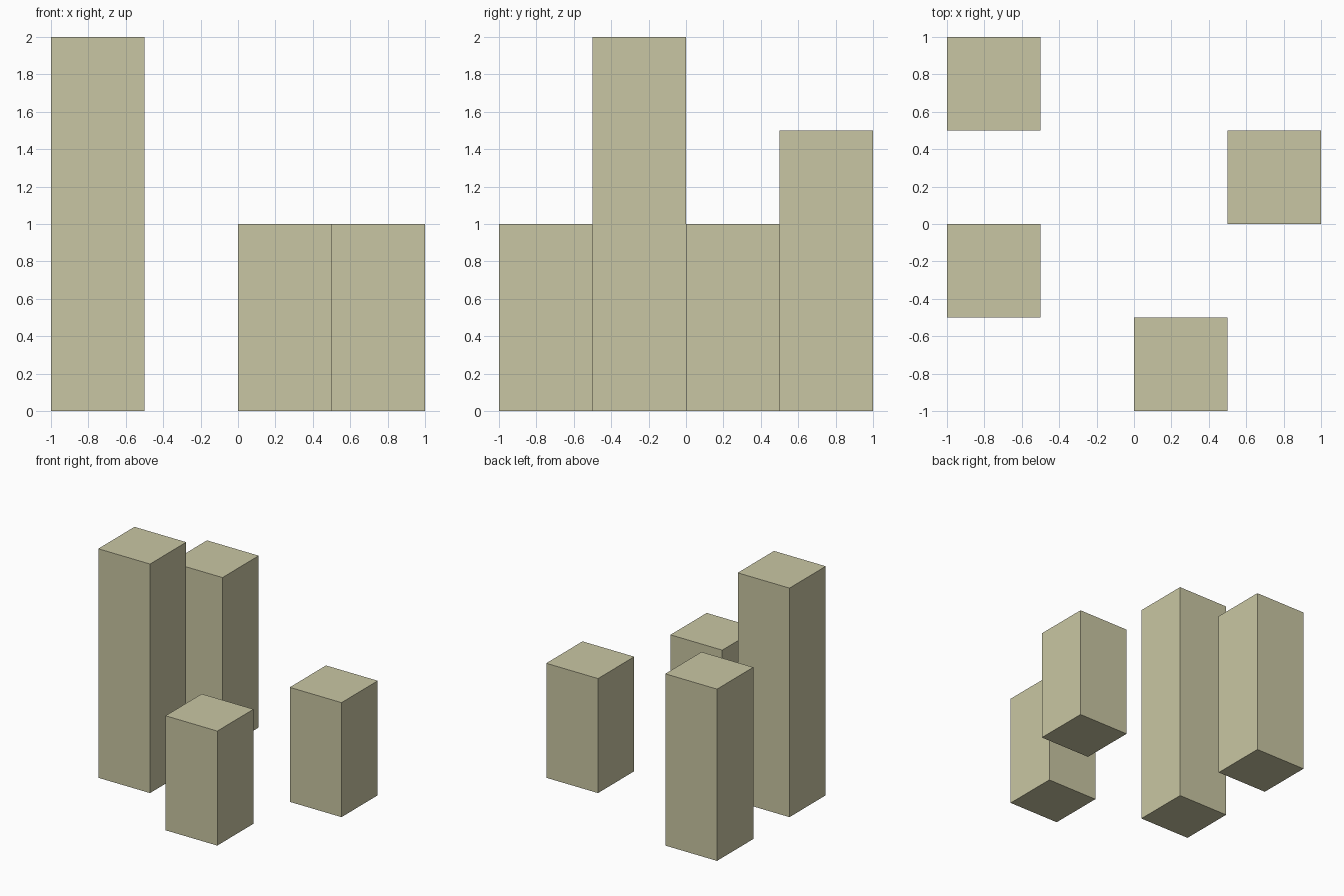
import bpy

if "Cube" in bpy.data.objects:
    bpy.data.objects.remove(bpy.data.objects["Cube"])

# One flat colour for all blocks
mat = bpy.data.materials.new("pale khaki")
mat.diffuse_color = (0.584, 0.565, 0.366, 1.0)
mat.use_nodes = True
mat.node_tree.nodes["Principled BSDF"].inputs["Base Color"].default_value = mat.diffuse_color

SIDE = 0.5  # square footprint of every block


def block(name, x, y, height):
    """Square block standing on the ground, centred on x, y."""
    bpy.ops.mesh.primitive_cube_add(size=1, location=(x, y, height / 2))
    ob = bpy.context.object
    ob.name = name
    ob.scale = (SIDE, SIDE, height)
    bpy.ops.object.transform_apply(location=False, rotation=False, scale=True)
    ob.data.materials.append(mat)


# Four separate towers
for name, x, y, height in (
    ("tall_tower", -0.75, -0.25, 2.0),
    ("medium_tower", -0.75, 0.75, 1.5),
    ("front_short_tower", 0.25, -0.75, 1.0),
    ("right_short_tower", 0.75, 0.25, 1.0),
):
    block(name, x, y, height)
